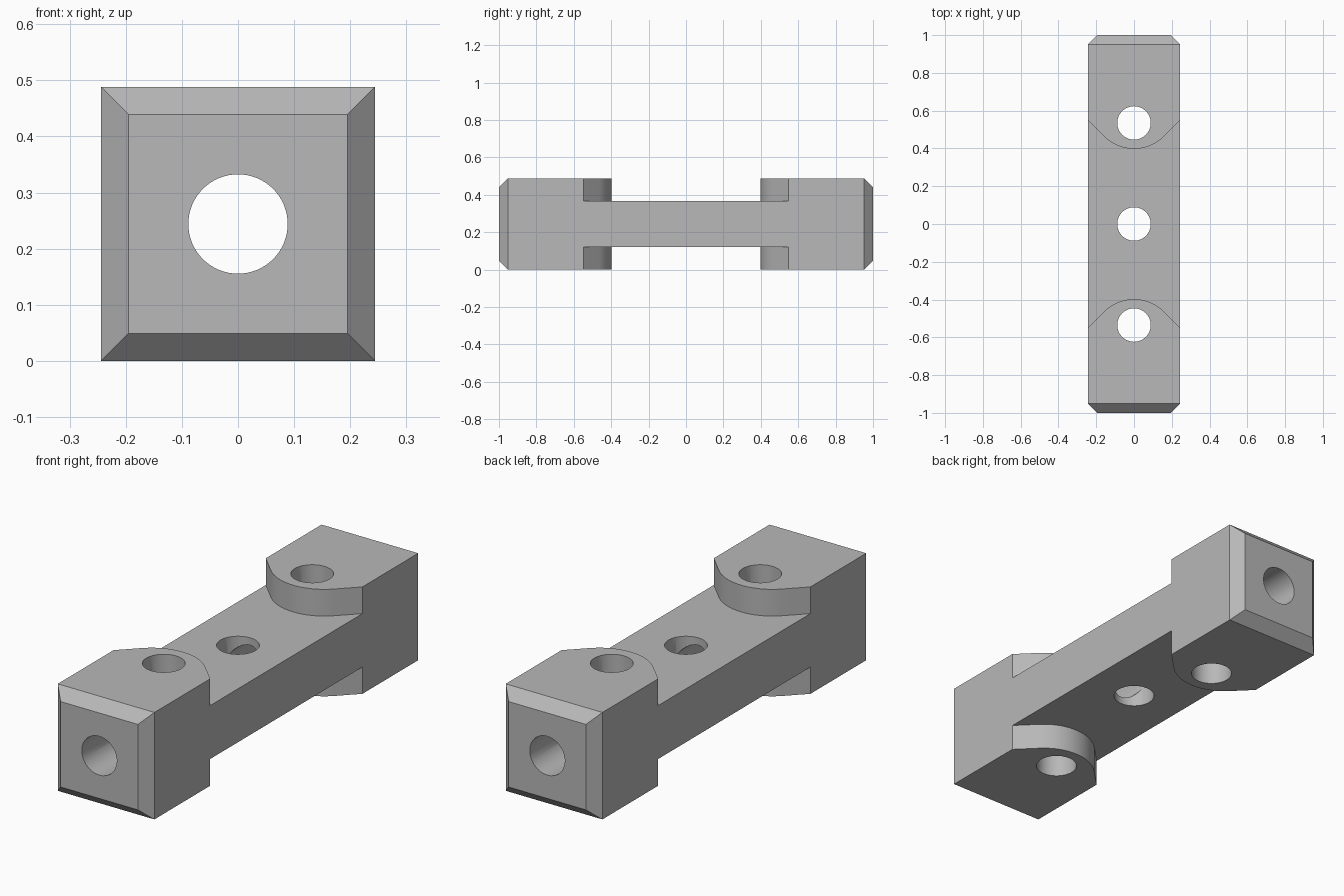
import bpy, bmesh, math
from mathutils import Matrix, Vector

HALF = 0.244           # half the width and height of the bar
CHAMFER = 0.049
BORE = 0.0885          # radius of every hole
WEB = 0.122            # half thickness of the thin middle

default = bpy.data.objects.get("Cube")
if default:
    bpy.data.objects.remove(default, do_unlink=True)

grey = bpy.data.materials.new("plain grey")
grey.use_nodes = True
colour = (0.48, 0.48, 0.48, 1)
grey.diffuse_color = colour
grey.node_tree.nodes["Principled BSDF"].inputs["Base Color"].default_value = colour


def make_object(name, bm):
    bmesh.ops.recalc_face_normals(bm, faces=bm.faces)
    mesh = bpy.data.meshes.new(name)
    bm.to_mesh(mesh)
    bm.free()
    mesh.materials.append(grey)
    obj = bpy.data.objects.new(name, mesh)
    bpy.context.collection.objects.link(obj)
    return obj


def bore(name, y, axis):
    bm = bmesh.new()
    length = 3 if axis == "Y" else 1
    turn = Matrix.Rotation(math.pi / 2, 4, "X") if axis == "Y" else Matrix()
    bmesh.ops.create_cone(bm, cap_ends=True, segments=64, radius1=BORE, radius2=BORE,
                          depth=length, matrix=Matrix.Translation((0, y, HALF)) @ turn)
    return make_object(name, bm)


def pocket(name, z0, z1):
    # Outline between the two rounded noses, running past both sides of the bar
    tip, radius, steps = 0.398, 0.225, 24
    centre = tip + radius
    arc = [(radius * math.sin(a), centre - radius * math.cos(a))
           for a in (math.radians(45 - 90 * i / steps) for i in range(steps + 1))]
    reach = 0.3
    slope_end = arc[0][1] + reach - arc[0][0]
    back = [(reach, slope_end)] + arc + [(-reach, slope_end)]
    outline = back + [(-x, -y) for x, y in back]
    bm = bmesh.new()
    face = bm.faces.new([bm.verts.new((x, y, z0)) for x, y in outline])
    top = bmesh.ops.extrude_face_region(bm, geom=[face])["geom"]
    bmesh.ops.translate(bm, vec=Vector((0, 0, z1 - z0)),
                        verts=[v for v in top if isinstance(v, bmesh.types.BMVert)])
    return make_object(name, bm)


# Square bar with chamfered ends
bm = bmesh.new()
rings = []
for y, r in ((-1, HALF - CHAMFER), (CHAMFER - 1, HALF), (1 - CHAMFER, HALF), (1, HALF - CHAMFER)):
    rings.append([bm.verts.new((sx * r, y, HALF + sz * r))
                  for sx, sz in ((-1, -1), (1, -1), (1, 1), (-1, 1))])
for a, b in zip(rings, rings[1:]):
    for i in range(4):
        j = (i + 1) % 4
        bm.faces.new((a[i], a[j], b[j], b[i]))
bm.faces.new(rings[0])
bm.faces.new(rings[-1])
bar = make_object("connector_bar", bm)

# Pockets above and below the web, lengthwise bore and three vertical bores
cutters = [pocket("upper_pocket_cutter", HALF + WEB, 0.6),
           pocket("lower_pocket_cutter", -0.1, HALF - WEB),
           bore("long_bore_cutter", 0, "Y"),
           bore("front_bore_cutter", -0.535, "Z"),
           bore("middle_bore_cutter", 0, "Z"),
           bore("back_bore_cutter", 0.535, "Z")]
bpy.context.view_layer.objects.active = bar
bar.select_set(True)
for cutter in cutters:
    mod = bar.modifiers.new(cutter.name, "BOOLEAN")
    mod.operation = "DIFFERENCE"
    mod.solver = "EXACT"
    mod.object = cutter
    bpy.ops.object.modifier_apply(modifier=mod.name)
    bpy.data.objects.remove(cutter, do_unlink=True)

# Smooth the bores and noses, keep the corners crisp
bpy.ops.object.select_all(action="DESELECT")
bar.select_set(True)
bpy.ops.object.shade_smooth_by_angle(angle=math.radians(30))
